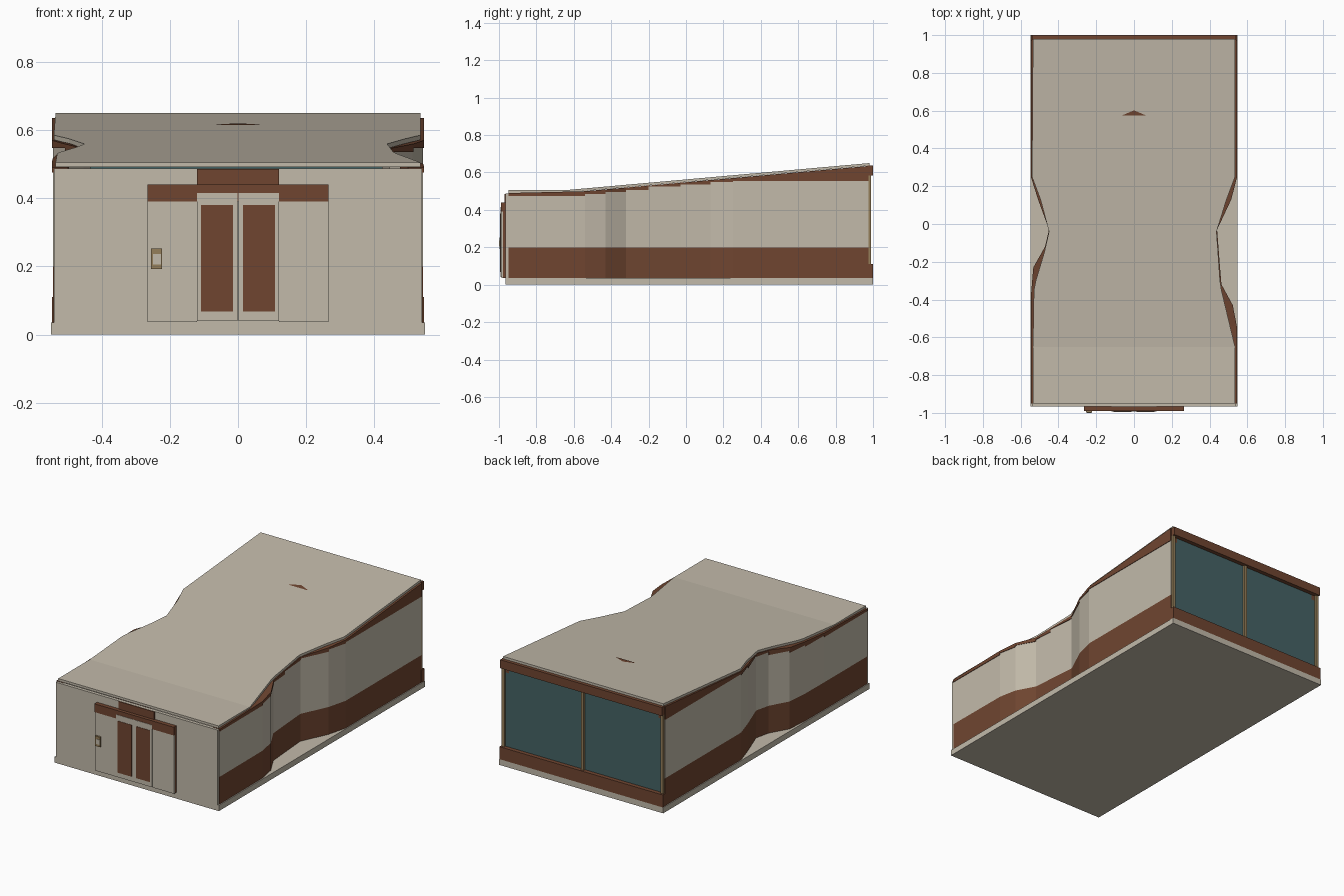
import bpy
import bmesh

cube = bpy.data.objects.get("Cube")
if cube:
    bpy.data.objects.remove(cube, do_unlink=True)


def material(name, rgb):
    m = bpy.data.materials.new(name)
    m.use_nodes = True
    m.diffuse_color = (*rgb, 1)
    bsdf = m.node_tree.nodes["Principled BSDF"]
    bsdf.inputs["Base Color"].default_value = (*rgb, 1)
    bsdf.inputs["Roughness"].default_value = 0.8
    return m


CREAM = material("warm cream", (0.54, 0.49, 0.40))
BROWN = material("rust brown", (0.16, 0.06, 0.03))
GLASS = material("teal glass", (0.06, 0.125, 0.13))
BRONZE = material("bronze", (0.30, 0.21, 0.10))


def finish(bm, name, mat):
    bmesh.ops.recalc_face_normals(bm, faces=bm.faces)
    mesh = bpy.data.meshes.new(name)
    bm.to_mesh(mesh)
    bm.free()
    mesh.materials.append(mat)
    obj = bpy.data.objects.new(name, mesh)
    bpy.context.collection.objects.link(obj)
    return obj


def box(name, x, y, z, mat):
    bm = bmesh.new()
    bmesh.ops.create_cube(bm, size=1)
    for v in bm.verts:
        for i, (lo, hi) in enumerate((x, y, z)):
            v.co[i] = lo if v.co[i] < 0 else hi
    return finish(bm, name, mat)


def loft(bm, rings):
    """Skin a row of four-cornered rings and cap both ends."""
    rows = [[bm.verts.new(p) for p in ring] for ring in rings]
    for a, b in zip(rows, rows[1:]):
        for i in range(4):
            j = (i + 1) % 4
            bm.faces.new((a[i], a[j], b[j], b[i]))
    bm.faces.new(rows[0])
    bm.faces.new(rows[-1])


def roof_z(y):
    return 0.505 + max(0, y + 0.65) * 0.089


ROOF_T = 0.014

# Floor slab
box("floor_slab", (-0.548, 0.548), (-0.965, 1.0), (0, 0.035), CREAM)

# Roof sheet: y, right half width, left half width
roof_rows = [
    (-0.95, 0.535, 0.535), (-0.65, 0.535, 0.535), (-0.35, 0.53, 0.463),
    (-0.3, 0.52, 0.455), (-0.15, 0.475, 0.445), (-0.04, 0.45, 0.437),
    (0.13, 0.495, 0.49), (0.25, 0.54, 0.535), (0.98, 0.535, 0.535),
]
bm = bmesh.new()
loft(bm, [[(-r, y, roof_z(y) - ROOF_T), (l, y, roof_z(y) - ROOF_T),
           (l, y, roof_z(y)), (-r, y, roof_z(y))] for y, r, l in roof_rows])
finish(bm, "roof", CREAM)

# Side walls: plan points (y, half width) and stepped panel tops
left_plan = [(-0.95, 0.543), (-0.54, 0.541), (-0.43, 0.52), (-0.32, 0.46),
             (-0.2, 0.45), (-0.03, 0.437), (0.13, 0.512), (0.25, 0.543), (0.975, 0.543)]
right_plan = [(-0.95, 0.543), (-0.54, 0.543), (-0.36, 0.541), (-0.23, 0.53),
              (-0.12, 0.468), (-0.03, 0.447), (0.13, 0.505), (0.25, 0.543), (0.975, 0.543)]
steps = [0.475, 0.485, 0.495, 0.507, 0.525, 0.535, 0.548, 0.555]


def wall_band(name, side, plan, band, depth, out, mat):
    """One band of wall segments; band(i, y) gives bottom and top heights."""
    bm = bmesh.new()
    for i, (p, q) in enumerate(zip(plan, plan[1:])):
        rings = []
        for y, w in (p, q):
            lo, hi = band(i, y)
            outer, inner = side * (w + out), side * (w - depth)
            rings.append([(outer, y, lo), (inner, y, lo), (inner, y, hi), (outer, y, hi)])
        loft(bm, rings)
    finish(bm, name, mat)


for label, side, plan in (("left", 1, left_plan), ("right", -1, right_plan)):
    wall_band(label + "_wall_base", side, plan, lambda i, y: (0.035, 0.2), 0.015, 0, BROWN)
    wall_band(label + "_wall_panels", side, plan, lambda i, y: (0.2, steps[i]), 0.015, 0, CREAM)
    wall_band(label + "_roof_trim", side, plan,
              lambda i, y: (steps[i], roof_z(y) - ROOF_T - 0.001), 0.045, 0.003, BROWN)

# Front wall
box("front_wall", (-0.54, 0.54), (-0.965, -0.945), (0.035, 0.487), CREAM)
box("front_upper_panel", (-0.12, 0.12), (-0.97, -0.943), (0.44, 0.486), BROWN)

# Sliding entrance
box("door_header", (-0.265, 0.265), (-0.99, -0.965), (0.39, 0.44), BROWN)
for label, s in (("left", 1), ("right", -1)):
    def span(a, b):
        return tuple(sorted((s * a, s * b)))
    box(label + "_side_panel", span(0.12, 0.265), (-0.987, -0.979), (0.037, 0.39), CREAM)
    box(label + "_side_panel_back", span(0.121, 0.264), (-0.979, -0.965), (0.037, 0.39), BROWN)
    box(label + "_door", span(0.001, 0.12), (-0.992, -0.965), (0.04, 0.415), CREAM)
    box(label + "_door_pane", span(0.014, 0.108), (-0.994, -0.99), (0.068, 0.38), BROWN)

# Entry keypad
box("keypad_frame", (-0.255, -0.223), (-0.998, -0.985), (0.192, 0.252), BRONZE)
box("keypad_plate", (-0.249, -0.226), (-1.0, -0.996), (0.206, 0.236), CREAM)

# Rear glazing
box("rear_glass", (-0.53, 0.53), (0.965, 0.975), (0.1, 0.6), GLASS)
box("rear_sill", (-0.545, 0.545), (0.97, 1.0), (0.035, 0.11), BROWN)
box("rear_lintel", (-0.54, 0.54), (0.97, 1.0), (0.585, 0.636), BROWN)
for label, x in (("right", -0.53), ("middle", 0), ("left", 0.53)):
    box(label + "_mullion", (x - 0.009, x + 0.009), (0.968, 0.988), (0.11, 0.585), BRONZE)

# Small triangular roof marker
bm = bmesh.new()
for dz in (0.001, 0.003):
    bm.faces.new([bm.verts.new((x, y, roof_z(y) + dz))
                  for x, y in ((-0.065, 0.574), (0.065, 0.574), (0, 0.602))])
finish(bm, "roof_marker", BROWN)
